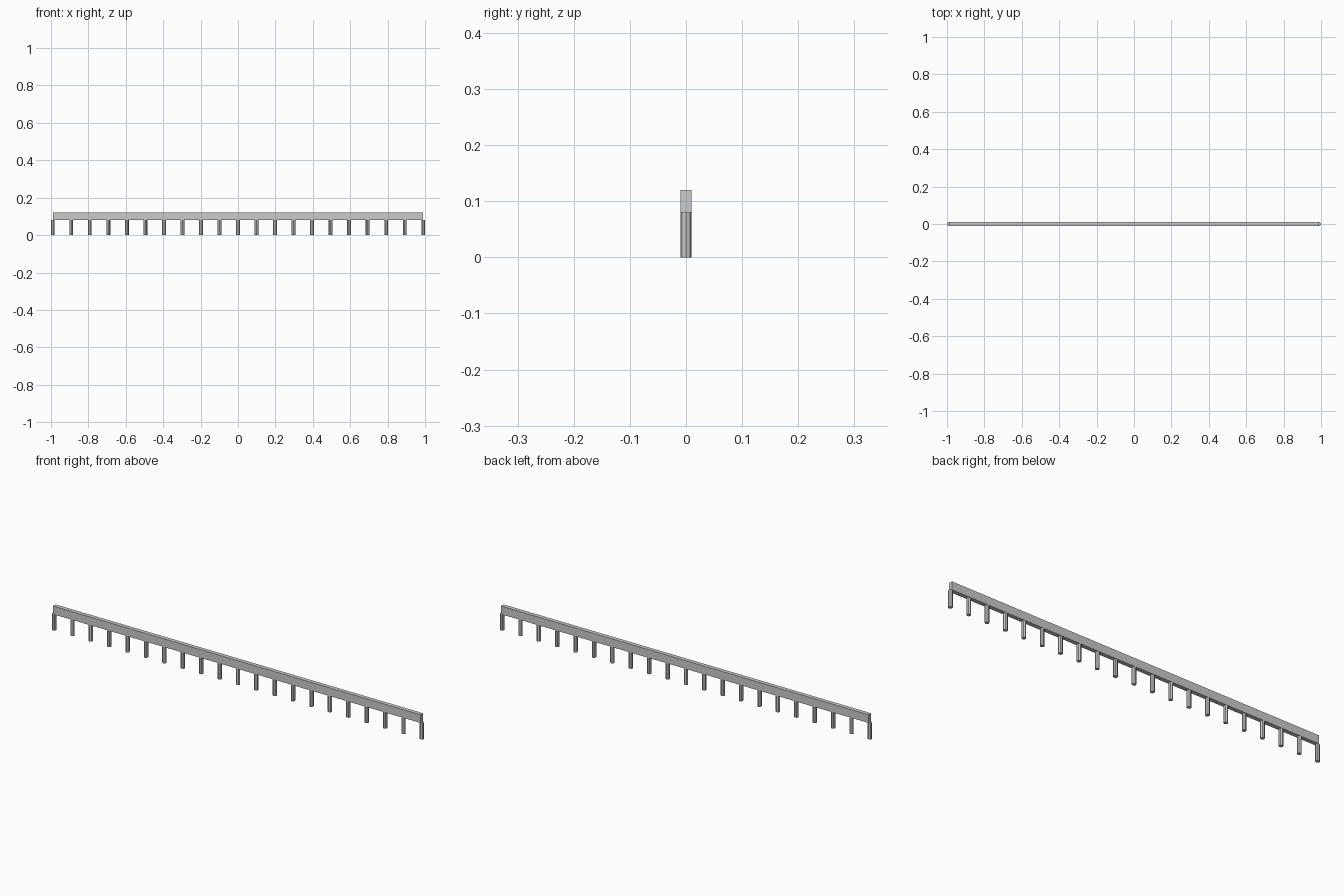
import bpy

if "Cube" in bpy.data.objects:
    bpy.data.objects.remove(bpy.data.objects["Cube"])

HALF = 0.99      # half length between end post centres
COUNT = 21       # number of posts
R = 0.01         # post radius, also half the rail depth
POST_H = 0.08
TOP = 0.12

# Long top rail
bpy.ops.mesh.primitive_cube_add(size=1, location=(0, 0, (POST_H + TOP) / 2))
rail = bpy.context.object
rail.name = "top_rail"
rail.scale = (2 * HALF, 2 * R, TOP - POST_H)
bpy.ops.object.transform_apply(location=False, rotation=False, scale=True)

# Evenly spaced eight-sided posts sharing one mesh
bpy.ops.mesh.primitive_cylinder_add(vertices=8, radius=R, depth=POST_H,
                                    location=(-HALF, 0, POST_H / 2))
first = bpy.context.object
first.name = "post_01"
for i in range(1, COUNT):
    post = bpy.data.objects.new(f"post_{i + 1:02d}", first.data)
    post.location = (-HALF + 2 * HALF * i / (COUNT - 1), 0, POST_H / 2)
    bpy.context.collection.objects.link(post)
